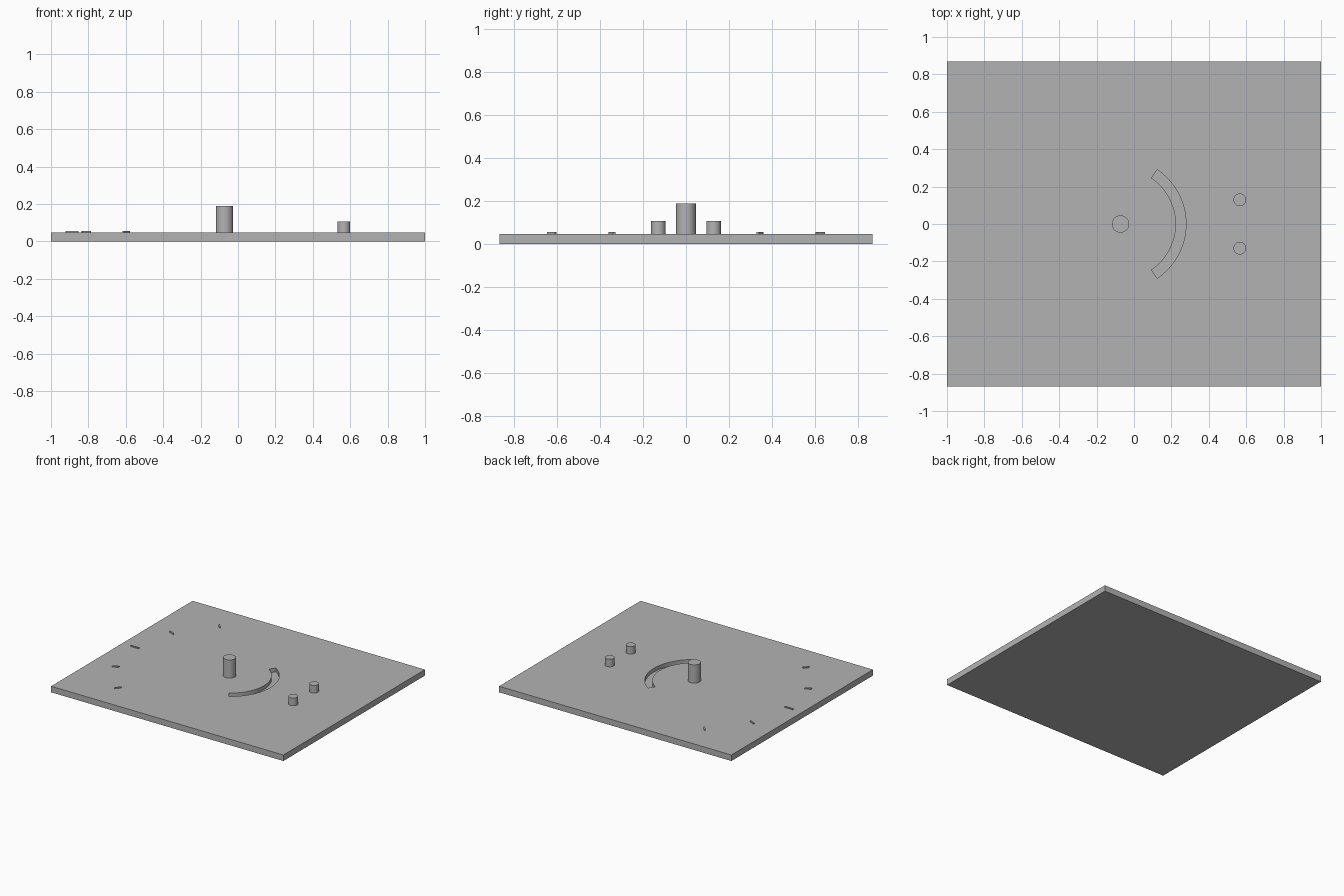
import bpy
import bmesh
from math import cos, sin, radians, pi

cube = bpy.data.objects.get("Cube")
if cube:
    bpy.data.objects.remove(cube, do_unlink=True)

TOP = 0.047          # upper surface of the plate
PIVOT_X = -0.072     # centre of the pin, the groove and the marks
SINK = 0.002         # overlap of raised parts into the plate

grey = bpy.data.materials.new("plain_grey")
grey.use_nodes = True
colour = (0.45, 0.45, 0.45, 1.0)
grey.diffuse_color = colour
grey.node_tree.nodes["Principled BSDF"].inputs["Base Color"].default_value = colour


def smooth(obj):
    bpy.ops.object.select_all(action="DESELECT")
    obj.select_set(True)
    bpy.context.view_layer.objects.active = obj
    bpy.ops.object.shade_smooth_by_angle(angle=radians(30))


def box(name, size, location, turn=0.0):
    bpy.ops.mesh.primitive_cube_add(size=1, location=location, rotation=(0, 0, turn))
    obj = bpy.context.object
    obj.name = name
    obj.scale = size
    bpy.ops.object.transform_apply(location=False, rotation=False, scale=True)
    obj.data.materials.append(grey)
    return obj


def post(name, x, y, radius, top):
    bottom = TOP - SINK
    bpy.ops.mesh.primitive_cylinder_add(
        vertices=48, radius=radius, depth=top - bottom,
        location=(x, y, (top + bottom) / 2))
    obj = bpy.context.object
    obj.name = name
    obj.data.materials.append(grey)
    smooth(obj)


def arc_block(name, inner, outer, half_angle, low, high, steps=40):
    """Curved bar around the pivot, extruded from low to high."""
    angles = [half_angle * (2 * i / steps - 1) for i in range(steps + 1)]
    outline = [(outer, a) for a in angles] + [(inner, a) for a in reversed(angles)]
    bm = bmesh.new()
    face = bm.faces.new([bm.verts.new((PIVOT_X + r * cos(a), r * sin(a), low))
                         for r, a in outline])
    raised = bmesh.ops.extrude_face_region(bm, geom=[face])["geom"]
    bmesh.ops.translate(bm, vec=(0, 0, high - low),
                        verts=[v for v in raised if isinstance(v, bmesh.types.BMVert)])
    bmesh.ops.recalc_face_normals(bm, faces=bm.faces)
    mesh = bpy.data.meshes.new(name)
    bm.to_mesh(mesh)
    bm.free()
    obj = bpy.data.objects.new(name, mesh)
    bpy.context.collection.objects.link(obj)
    mesh.materials.append(grey)
    obj.hide_render = True
    return obj


# Base plate with a blind curved groove
plate = box("base_plate", (2.0, 1.74, TOP), (0, 0, TOP / 2))
cutter = arc_block("groove_cutter", 0.296, 0.35, radians(56), TOP - 0.03, TOP + 0.05)
cut = plate.modifiers.new("groove", "BOOLEAN")
cut.operation = "DIFFERENCE"
cut.solver = "EXACT"
cut.object = cutter
bpy.context.view_layer.objects.active = plate
bpy.ops.object.modifier_apply(modifier=cut.name)
bpy.data.objects.remove(cutter, do_unlink=True)
smooth(plate)

# Pivot pin and the two stop pegs
post("pivot_pin", PIVOT_X, 0, 0.046, 0.189)
for side, name in ((1, "left_stop_peg"), (-1, "right_stop_peg")):
    post(name, 0.566, side * 0.129, 0.034, 0.106)

# Raised scale marks fanned around the pivot, the middle one longer
for step in range(-2, 3):
    angle = pi + step * radians(25)
    length = 0.069 if step == 0 else 0.049
    box(f"scale_mark_{step + 3}", (length, 0.011, 0.008 + SINK),
        (PIVOT_X + 0.816 * cos(angle), 0.816 * sin(angle), TOP + 0.004 - SINK / 2), angle)
